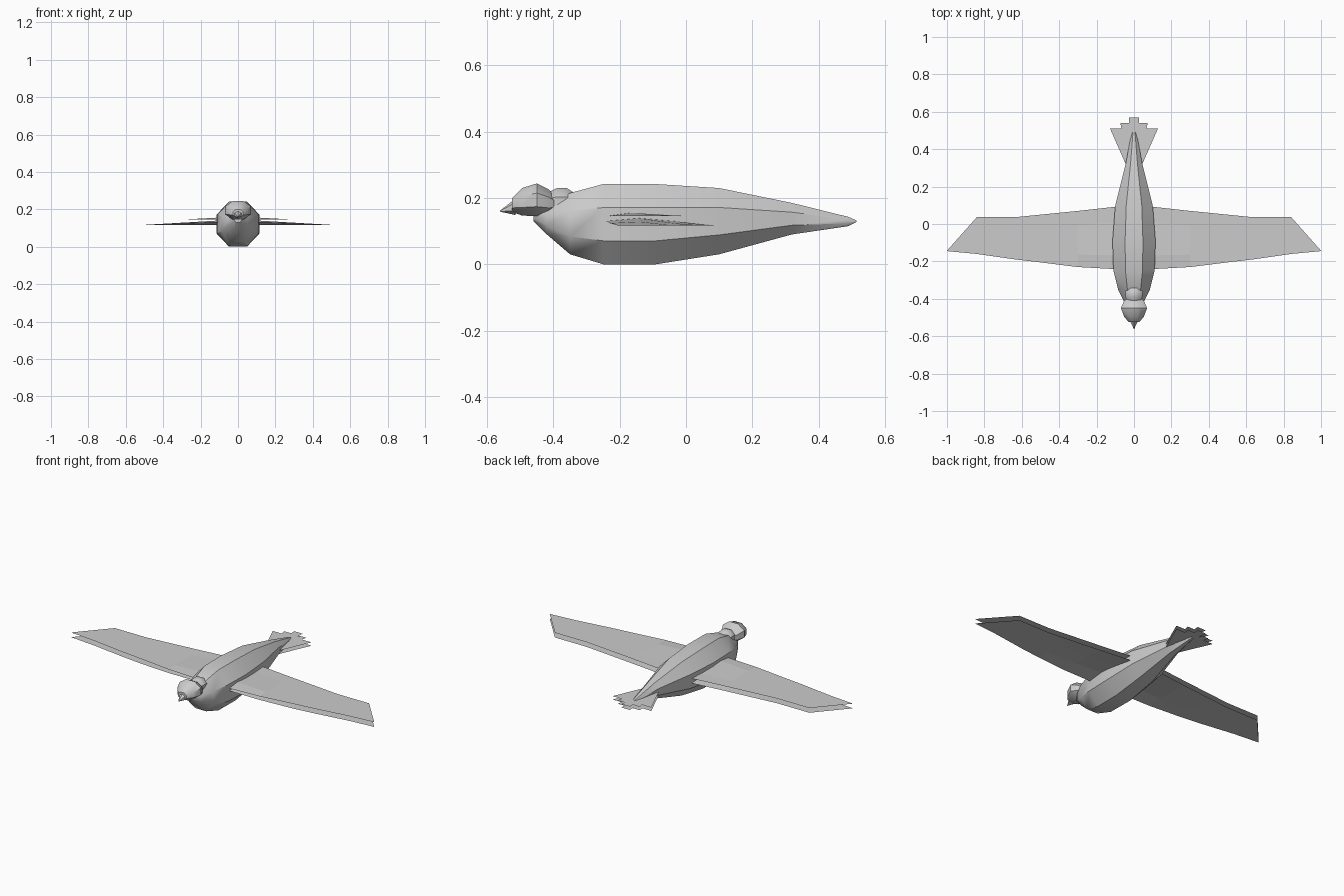
import bpy, math

if "Cube" in bpy.data.objects:
    bpy.data.objects.remove(bpy.data.objects["Cube"])


def make(name, verts, faces, smooth=False):
    mesh = bpy.data.meshes.new(name)
    mesh.from_pydata(verts, [], faces)
    obj = bpy.data.objects.new(name, mesh)
    bpy.context.collection.objects.link(obj)
    if smooth:
        bpy.context.view_layer.objects.active = obj
        obj.select_set(True)
        bpy.ops.object.shade_smooth_by_angle(angle=math.radians(40))
        obj.select_set(False)
    return obj


def loft(name, stations, sides=8):
    """Rings along y; each station is (y, half width, bottom z, top z)."""
    k = 1 / math.cos(math.pi / sides)
    verts, faces = [], []
    for y, w, lo, hi in stations:
        for i in range(sides):
            a = 2 * math.pi * (i + 0.5) / sides
            verts.append((w * k * math.cos(a), y,
                          (lo + hi) / 2 + (hi - lo) / 2 * k * math.sin(a)))
    for r in range(len(stations) - 1):
        for i in range(sides):
            j = (i + 1) % sides
            faces.append((r * sides + i, r * sides + j,
                          (r + 1) * sides + j, (r + 1) * sides + i))
    faces.append(tuple(reversed(range(sides))))
    faces.append(tuple(range(len(verts) - sides, len(verts))))
    return make(name, verts, faces, True)


# Body, neck, head and beak
loft("body", [(-.46, .02, .13, .16), (-.42, .05, .09, .18), (-.35, .085, .03, .215),
              (-.25, .11, 0, .242), (-.09, .115, 0, .242), (.10, .10, .03, .23),
              (.32, .045, .09, .185), (.49, .013, .115, .143), (.515, .002, .128, .132)])
loft("neck", [(-.42, .035, .15, .215), (-.39, .045, .14, .23),
              (-.36, .045, .14, .23), (-.33, .035, .15, .21)])
loft("head", [(-.525, .028, .158, .20), (-.495, .053, .147, .23), (-.45, .07, .145, .244),
              (-.415, .055, .147, .226), (-.39, .035, .16, .20)])
loft("beak", [(-.515, .022, .152, .195), (-.562, .001, .159, .161)], 6)

# Wings: two thin stacked sheets, arched near the root
PLAN = [(.05, -.24, .09), (.12, -.24, .09), (.30, -.23, .07), (.50, -.205, .05),
        (.63, -.19, .037), (.84, -.16, .037), (1.0, -.145, -.143)]  # x, leading y, trailing y


def wing_sheet(name, z, height, reach, arch):
    n = len(arch)
    verts, faces = [], []
    for x, y0, y1 in PLAN:
        bump = height * max(0, min(1, (reach - x) / (reach - .12)))
        for t, a in arch:
            verts.append((x, y0 + (y1 - y0) * t, z + bump * a))
    for r in range(len(PLAN) - 1):
        for i in range(n - 1):
            a = r * n + i
            faces.append((a, a + n, a + n + 1, a + 1))
    obj = make(name, verts, faces)
    obj.modifiers.new("mirror", "MIRROR")


wing_sheet("wing_upper_sheet", .145, .01, .30, [(0, 0), (.22, 1), (.75, 0), (1, 0)])
wing_sheet("wing_lower_sheet", .117, .022, .50, [(0, .6), (.3, 1), (.65, .55), (1, 0)])

# Tail: five fanned feathers, each with an upper and lower sheet
FEATHERS = [(0, .015, 0, .028, .57), (.015, .013, .05, .023, .54), (.028, .012, .095, .033, .51)]
for i, (bx, bw, tx, tw, ty) in enumerate(FEATHERS):
    for side in ((1,) if i == 0 else (1, -1)):
        for level, z in (("upper", .14), ("lower", .12)):
            zz = z - .001 * i
            make(f"tail_feather_{level}",
                 [(side * bx - bw, .31, zz), (side * bx + bw, .31, zz),
                  (side * tx + tw, ty, zz), (side * tx - tw, ty, zz)], [(0, 1, 2, 3)])
